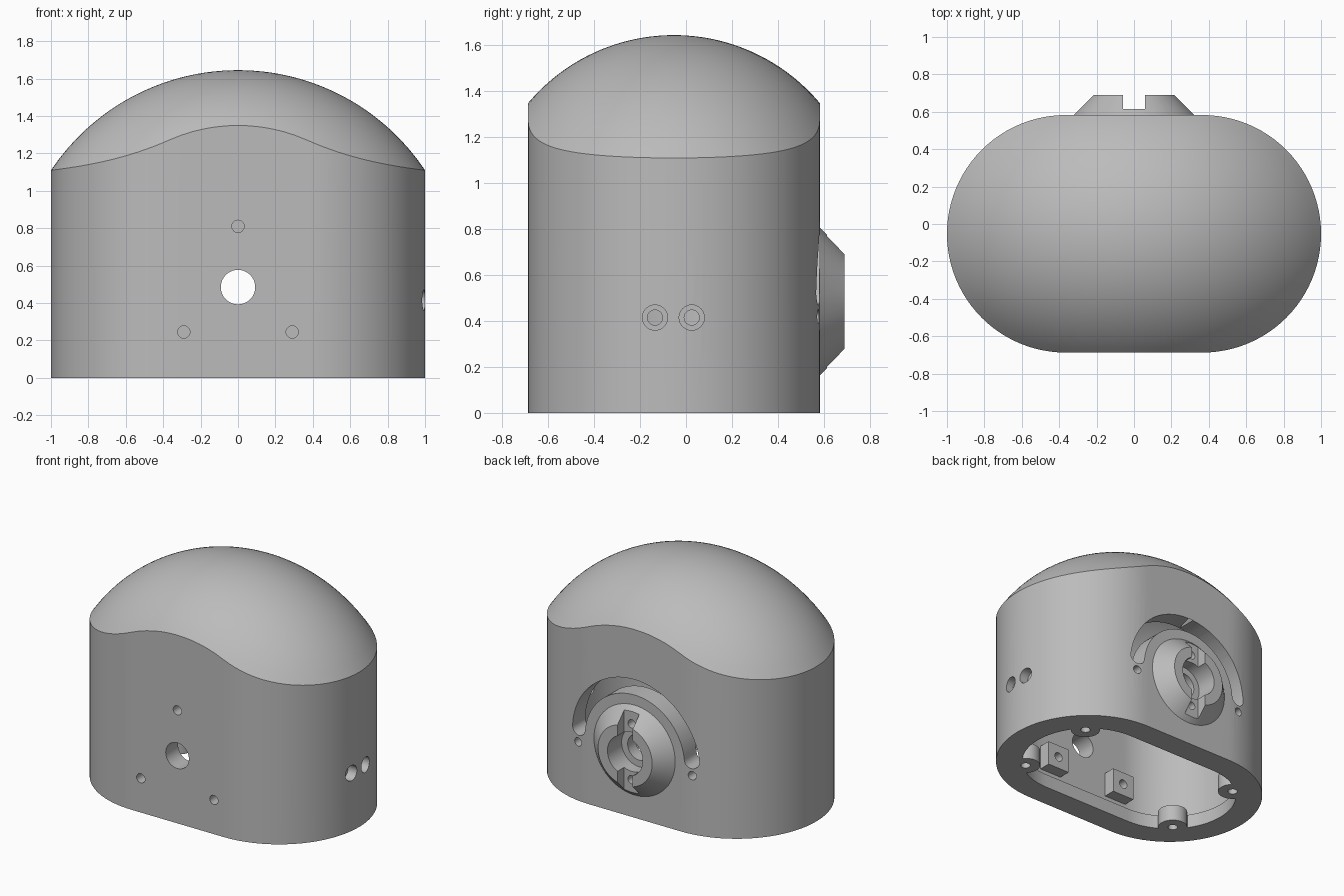
import bpy, bmesh
from math import sin, cos, pi, sqrt, radians
from mathutils import Matrix, Vector

if "Cube" in bpy.data.objects:
    bpy.data.objects.remove(bpy.data.objects["Cube"])

CY = -0.0525      # depth centre of the housing
HALF_X = 0.365    # half length of the straight walls
RAD = 0.635       # radius of the rounded ends
AXIS_Z = 0.485    # height of the shaft axis

grey = bpy.data.materials.new("plain grey")
grey.use_nodes = True
grey.diffuse_color = (0.5, 0.5, 0.5, 1)
grey.node_tree.nodes["Principled BSDF"].inputs["Base Color"].default_value = (0.5, 0.5, 0.5, 1)


def finish(bm, name):
    bmesh.ops.recalc_face_normals(bm, faces=bm.faces)
    mesh = bpy.data.meshes.new(name)
    bm.to_mesh(mesh)
    bm.free()
    mesh.materials.append(grey)
    obj = bpy.data.objects.new(name, mesh)
    bpy.context.collection.objects.link(obj)
    return obj


def stadium(inset):
    """Outline of the plan, relative to its centre."""
    r, pts = RAD - inset, []
    for side in (1, -1):
        for i in range(49):
            a = -pi / 2 + pi * i / 48
            pts.append((side * (HALF_X + r * cos(a)), side * r * sin(a)))
        for i in range(1, 12):
            pts.append((side * HALF_X * (1 - i / 6), side * r))
    return pts


def crown(x, y, inset):
    """Doubly curved roof: a depth arc swung about a front-to-back axis."""
    small, big = 0.83 - inset, 1.202 - inset
    drop = small - sqrt(small ** 2 - y ** 2)
    return 0.443 + sqrt((big - drop) ** 2 - x ** 2)


def domed_block(name, inset, z0):
    bm = bmesh.new()
    pts = stadium(inset)
    rings = [[bm.verts.new((x, y + CY, z0)) for x, y in pts]]
    steps = 22
    for k in range(steps, 0, -1):
        f = k / steps
        rings.append([bm.verts.new((x * f, y * f + CY, crown(x * f, y * f, inset)))
                      for x, y in pts])
    top = bm.verts.new((0, CY, crown(0, 0, inset)))
    n = len(pts)
    bm.faces.new(rings[0])
    for lo, hi in zip(rings, rings[1:]):
        for i in range(n):
            j = (i + 1) % n
            bm.faces.new((lo[i], lo[j], hi[j], hi[i]))
    for i in range(n):
        bm.faces.new((rings[-1][i], rings[-1][(i + 1) % n], top))
    return finish(bm, name)


def prism(name, pts, offset):
    """Flat outline of 3D points pushed along an offset."""
    bm = bmesh.new()
    face = bm.faces.new([bm.verts.new(p) for p in pts])
    new = bmesh.ops.extrude_face_region(bm, geom=[face])["geom"]
    bmesh.ops.translate(bm, vec=offset,
                        verts=[g for g in new if isinstance(g, bmesh.types.BMVert)])
    return finish(bm, name)


def rod(name, start, end, r1, r2=None, sides=48):
    bm = bmesh.new()
    a, b = Vector(start), Vector(end)
    bmesh.ops.create_cone(bm, cap_ends=True, segments=sides, radius1=r1,
                          radius2=r1 if r2 is None else r2, depth=(b - a).length)
    turn = (b - a).to_track_quat('Z', 'Y').to_matrix().to_4x4()
    bmesh.ops.transform(bm, matrix=Matrix.Translation((a + b) / 2) @ turn, verts=bm.verts)
    return finish(bm, name)


def box(name, lo, hi):
    return prism(name, [(lo[0], lo[1], lo[2]), (hi[0], lo[1], lo[2]),
                        (hi[0], hi[1], lo[2]), (lo[0], hi[1], lo[2])], (0, 0, hi[2] - lo[2]))


housing = domed_block("housing", 0, 0)
bpy.context.view_layer.objects.active = housing


def combine(tool, operation):
    mod = housing.modifiers.new(tool.name, 'BOOLEAN')
    mod.operation, mod.object, mod.solver = operation, tool, 'EXACT'
    bpy.ops.object.modifier_apply(modifier=mod.name)
    bpy.data.objects.remove(tool)


def cut(tool):
    combine(tool, 'DIFFERENCE')


def add(tool):
    combine(tool, 'UNION')


# Hollow interior with a thicker lip around the open bottom
cut(domed_block("cavity", 0.14, 0.1))
cut(prism("opening", [(x, y + CY, -0.1) for x, y in stadium(0.18)], (0, 0, 0.25)))

# Screw lugs in the four corners of the bottom
for sx in (1, -1):
    for sy in (1, -1):
        x, y = sx * 0.66, CY + sy * 0.32
        add(rod("lug", (x, y, 0), (x, y, 0.12), 0.1))
        cut(rod("lug_hole", (x, y, -0.1), (x, y, 0.09), 0.033, sides=24))

# Mounting pads inside the front wall, with screw holes
for x, z in ((0, 0.81), (0.29, 0.245), (-0.29, 0.245)):
    add(box("pad", (x - 0.09, -0.6, z - 0.09), (x + 0.09, -0.46, z + 0.09)))
    cut(rod("pad_hole", (x, -0.8, z), (x, -0.4, z), 0.033, sides=24))

# Conical hub on the back
add(rod("hub", (0, 0.57, AXIS_Z), (0, 0.69, AXIS_Z), 0.335, 0.215, 64))
cut(rod("hub_bore", (0, 0.53, AXIS_Z), (0, 0.8, AXIS_Z), 0.14, sides=64))
cut(rod("shaft_hole", (0, -0.9, AXIS_Z), (0, 0.9, AXIS_Z), 0.092, sides=64))
cut(box("hub_slot", (-0.06, 0.615, 0.05), (0.06, 0.8, 0.95)))
for s in (1, -1):
    z = AXIS_Z + s * 0.2
    cut(rod("hub_screw", (0, 0.4, z), (0, 0.8, z), 0.03, sides=24))

# Arched slot over the hub, with a small hole under each end
MID, HALF_W, START = 0.45, 0.055, radians(5)
arc = []
for i in range(41):
    a = START + (pi - 2 * START) * i / 40
    arc.append(((MID + HALF_W) * cos(a), (MID + HALF_W) * sin(a)))
for i in range(1, 12):
    a = pi - START + pi * i / 12
    arc.append((-MID * cos(START) + HALF_W * cos(a), MID * sin(START) + HALF_W * sin(a)))
for i in range(41):
    a = pi - START - (pi - 2 * START) * i / 40
    arc.append(((MID - HALF_W) * cos(a), (MID - HALF_W) * sin(a)))
for i in range(1, 12):
    a = START + pi + pi * i / 12
    arc.append((MID * cos(START) + HALF_W * cos(a), MID * sin(START) + HALF_W * sin(a)))
cut(prism("arched_slot", [(x, 0.3, z + AXIS_Z) for x, z in arc], (0, 0.5, 0)))
for x in (0.453, -0.453):
    cut(rod("slot_hole", (x, 0.3, 0.42), (x, 0.8, 0.42), 0.03, sides=24))

# Pair of counterbored holes in the left side
for y in (-0.135, 0.025):
    cut(rod("counterbore", (0.93, y, 0.415), (1.1, y, 0.415), 0.055, sides=32))
    cut(rod("side_hole", (0.75, y, 0.415), (1.1, y, 0.415), 0.033, sides=24))

# Smooth curved faces, keep edges sharp
bpy.ops.object.select_all(action='DESELECT')
housing.select_set(True)
bpy.context.view_layer.objects.active = housing
bpy.ops.object.shade_smooth_by_angle(angle=radians(25))
